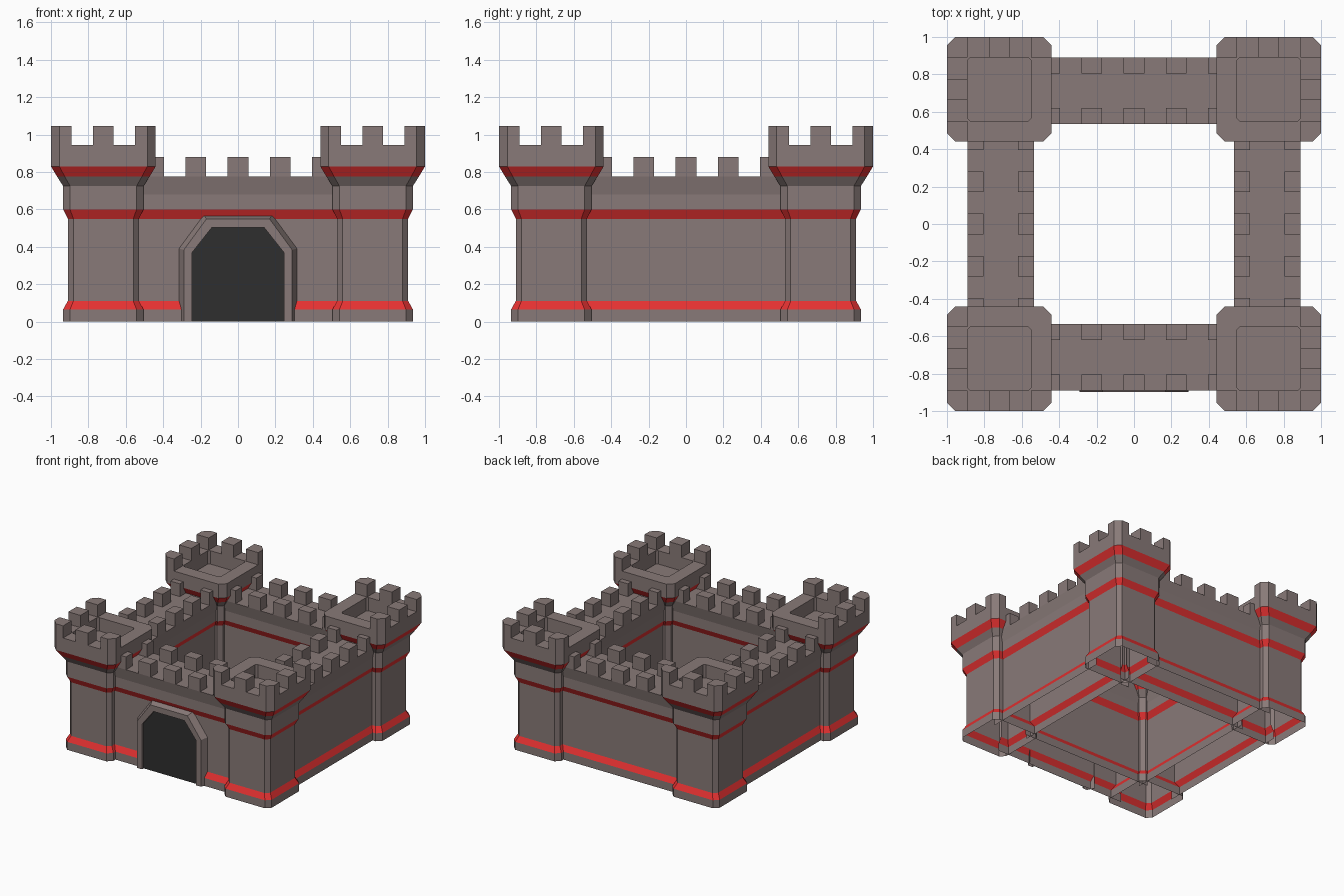
import bpy, bmesh, math
from mathutils import Matrix

if "Cube" in bpy.data.objects:
    bpy.data.objects.remove(bpy.data.objects["Cube"])


def material(name, rgb):
    m = bpy.data.materials.new(name)
    m.diffuse_color = (*rgb, 1)
    m.use_nodes = True
    m.node_tree.nodes["Principled BSDF"].inputs["Base Color"].default_value = m.diffuse_color
    return m


STONE = material("stone", (0.25, 0.195, 0.188))
RED = material("red_trim", (0.78, 0.031, 0.031))
DARK = material("dark_opening", (0.028, 0.028, 0.028))
BANDS = [(0.065, 0.11), (0.55, 0.60), (0.775, 0.83)]


def finish(bm, name, mats, turn=0, banded=False):
    bmesh.ops.recalc_face_normals(bm, faces=bm.faces)
    if banded:  # red trim courses chosen by height
        for f in bm.faces:
            z = f.calc_center_median().z
            wide = max(v.co.z for v in f.verts) - min(v.co.z for v in f.verts)
            if wide < 0.06 and any(a < z < b for a, b in BANDS):
                f.material_index = 1 if abs(f.normal.z) > 0.1 else 0
    bm.transform(Matrix.Rotation(turn, 4, 'Z'))
    me = bpy.data.meshes.new(name)
    bm.to_mesh(me)
    bm.free()
    ob = bpy.data.objects.new(name, me)
    for m in mats:
        me.materials.append(m)
    bpy.context.collection.objects.link(ob)
    return ob


def loft(bm, rings, closed=True):
    """Quads between successive point rings; returns the vertex rings."""
    vs = [[bm.verts.new(p) for p in r] for r in rings]
    for a, b in zip(vs, vs[1:]):
        n = len(a)
        for i in range(n if closed else n - 1):
            j = (i + 1) % n
            bm.faces.new((a[i], a[j], b[j], b[i]))
    return vs


def prism(bm, plan, z0, z1):
    vs = loft(bm, [[(x, y, z) for x, y in plan] for z in (z0, z1)])
    bm.faces.new(vs[0])
    bm.faces.new(vs[1])


def rect(x0, x1, y0, y1):
    return [(x0, y0), (x1, y0), (x1, y1), (x0, y1)]


def octagon(c, h, k, z):
    pts = [(h, -h + k), (h, h - k), (h - k, h), (-h + k, h),
           (-h, h - k), (-h, -h + k), (-h + k, -h), (h - k, -h)]
    return [(c + x, c + y, z) for x, y in pts]


def tower(name, turn):
    c, h, k, t = 0.72, 0.28, 0.045, 0.11
    bm = bmesh.new()
    # half width, corner cut, height: shaft, flared head, parapet, sunk floor
    profile = [(0.215, 0.037, 0), (0.215, 0.037, 0.065), (0.19, 0.03, 0.11),
               (0.19, 0.03, 0.55), (0.215, 0.037, 0.60), (0.215, 0.037, 0.725),
               (0.247, 0.041, 0.775), (h, k, 0.83), (h, k, 0.945),
               (h - t, 0.015, 0.945), (h - t, 0.015, 0.835)]
    vs = loft(bm, [octagon(c, *p) for p in profile])
    bm.faces.new(vs[-1])
    # corner battlements, all but the courtyard corner
    corner = [(h - t, h - t), (h, h - t), (h, h - k), (h - k, h), (h - t, h)]
    for sx, sy in ((1, 1), (1, -1), (-1, 1)):
        prism(bm, [(c + sx * x, c + sy * y) for x, y in corner], 0.945, 1.045)
    # middle battlements on the two outer sides
    prism(bm, rect(c + h - t, c + h, c - 0.055, c + 0.055), 0.945, 1.045)
    prism(bm, rect(c - 0.055, c + 0.055, c + h - t, c + h), 0.945, 1.045)
    finish(bm, name, [STONE, RED], turn, True)


def wall(name, turn):
    c, L = -0.712, 0.6
    bm = bmesh.new()
    side = [(0.158, 0), (0.158, 0.065), (0.133, 0.11), (0.133, 0.55),
            (0.158, 0.60), (0.158, 0.68), (0.178, 0.775)]
    outline = [(c - w, z) for w, z in side] + [(c + w, z) for w, z in side[::-1]]
    loft(bm, [[(x, y, z) for y, z in outline] for x in (-L, L)], closed=False)
    # two rows of battlements
    for i in range(-2, 3):
        x = i * 0.225
        for y0, y1 in ((c - 0.178, c - 0.093), (c + 0.093, c + 0.178)):
            prism(bm, rect(x - 0.055, x + 0.055, y0, y1), 0.775, 0.88)
    finish(bm, name, [STONE, RED], turn, True)


for i, (t, w) in enumerate(zip(("back_right", "back_left", "front_left", "front_right"),
                               ("front", "right", "back", "left"))):
    tower(t + "_tower", i * math.pi / 2)
    wall(w + "_wall", i * math.pi / 2)


# gate surround with bevelled outer edge
def arch(x, shoulder, top_x, top, y):
    return [(-x, y, 0), (-x, y, shoulder), (-top_x, y, top),
            (top_x, y, top), (x, y, shoulder), (x, y, 0)]


bm = bmesh.new()
inner = (0.245, 0.37, 0.14, 0.503)
loft(bm, [arch(0.316, 0.392, 0.185, 0.57, -0.842),
          arch(0.29, 0.383, 0.168, 0.55, -0.897),
          arch(*inner, -0.897), arch(*inner, -0.875)], closed=False)
finish(bm, "gate_frame", [STONE])

# dark gate opening
bm = bmesh.new()
bm.faces.new([bm.verts.new(p) for p in arch(*inner, -0.876)])
finish(bm, "gate_opening", [DARK])
